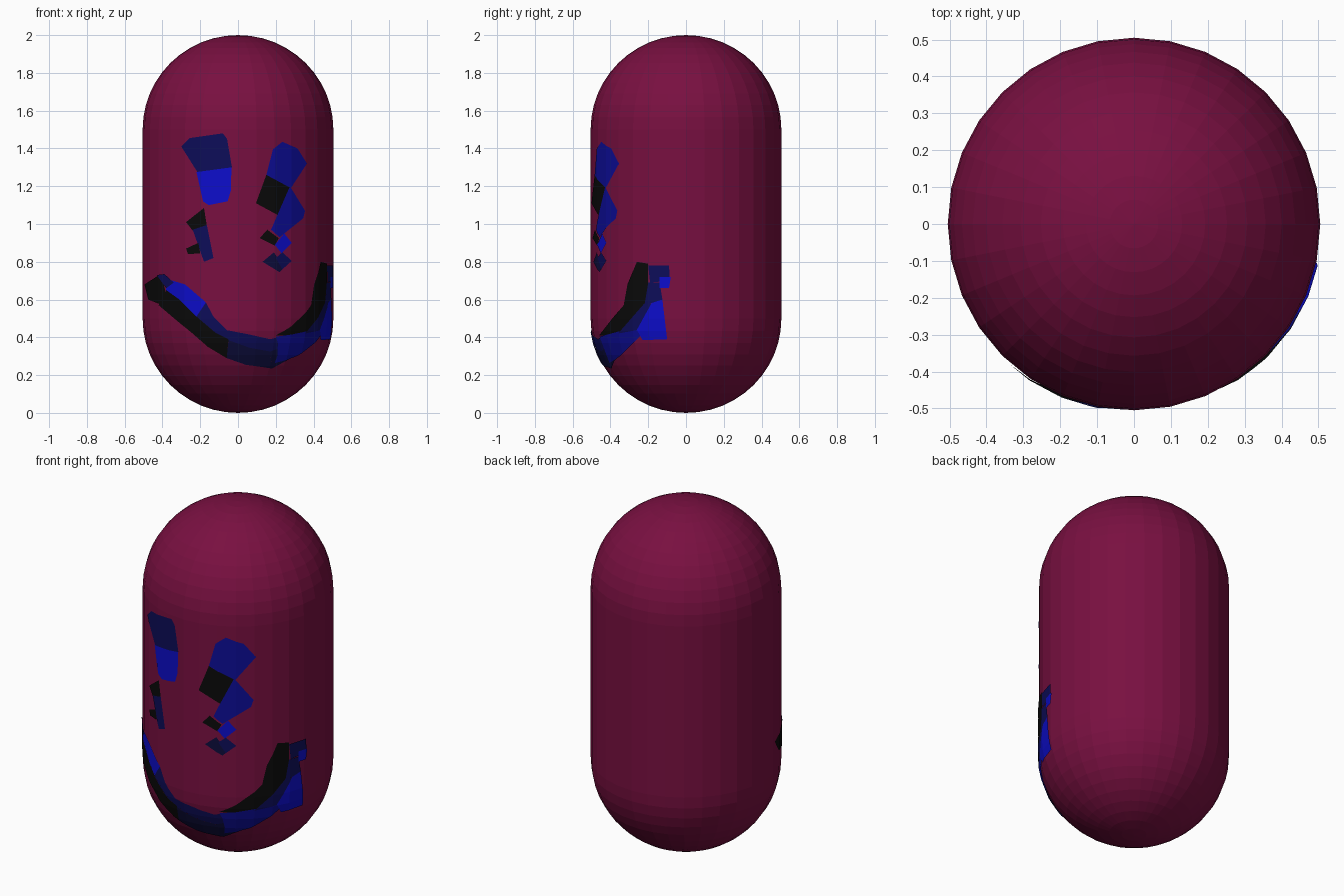
import bpy, bmesh, math
from mathutils import Vector

if "Cube" in bpy.data.objects:
    bpy.data.objects.remove(bpy.data.objects["Cube"])

RADIUS, SIDES, RINGS = 0.505, 32, 12


def material(name, rgb):
    m = bpy.data.materials.new(name)
    m.diffuse_color = (*rgb, 1)
    m.use_nodes = True
    m.node_tree.nodes["Principled BSDF"].inputs["Base Color"].default_value = m.diffuse_color
    return m


CRIMSON = material("crimson", (0.19, 0.005, 0.052))
BLACK, DEEP, NAVY, MID, BLUE = range(5)
PAINTS = [material("black", (0.003, 0.003, 0.003)),
          material("deep navy", (0.004, 0.004, 0.045)),
          material("navy", (0.004, 0.004, 0.10)),
          material("medium blue", (0.004, 0.004, 0.31)),
          material("bright blue", (0.004, 0.004, 0.60))]


def capsule(grow=0.0):
    """Upright capsule made by spinning a half-profile; grow swells it slightly."""
    bm = bmesh.new()
    prof = []
    for i in range(RINGS + 1):
        a = math.pi / 2 * i / RINGS
        prof.append(((RADIUS + grow) * math.sin(a), 0.5 - (0.5 + grow) * math.cos(a)))
    prof += [(r, 2 - z) for r, z in reversed(prof)]
    vs = [bm.verts.new((r, 0, z)) for r, z in prof]
    es = [bm.edges.new(p) for p in zip(vs, vs[1:])]
    bmesh.ops.spin(bm, geom=vs + es, cent=(0, 0, 0), axis=(0, 0, 1),
                   angle=2 * math.pi, steps=SIDES, use_merge=True)
    bmesh.ops.remove_doubles(bm, verts=bm.verts[:], dist=1e-5)
    bmesh.ops.recalc_face_normals(bm, faces=bm.faces[:])
    return bm


def finish(bm, name, mats):
    me = bpy.data.meshes.new(name)
    bm.to_mesh(me)
    bm.free()
    for m in mats:
        me.materials.append(m)
    ob = bpy.data.objects.new(name, me)
    bpy.context.collection.objects.link(ob)


layer = 0


def patch(target, paint, pts, side=False):
    """Cut a convex outline, seen from the front (x, z) or right (y, z), out of a thin skin."""
    global layer
    layer += 1
    bm = capsule(0.003 + layer * 0.0001)
    to3 = (lambda u, v: Vector((0, u, v))) if side else (lambda u, v: Vector((u, 0, v)))
    view = Vector((1, 0, 0)) if side else Vector((0, -1, 0))
    centre = to3(sum(p[0] for p in pts) / len(pts), sum(p[1] for p in pts) / len(pts))

    def cut(co, no):
        bmesh.ops.bisect_plane(bm, geom=bm.verts[:] + bm.edges[:] + bm.faces[:], dist=1e-6,
                               plane_co=co, plane_no=no, clear_outer=True)
    cut(Vector((0, 0, 0)), -view)
    for p, q in zip(pts, pts[1:] + pts[:1]):
        a, b = to3(*p), to3(*q)
        n = (b - a).cross(view).normalized()
        if n.dot(centre - a) > 0:
            n = -n
        cut(a, n)
    for f in bm.faces:
        f.material_index = paint
    tmp = bpy.data.meshes.new("tmp")
    bm.to_mesh(tmp)
    bm.free()
    target.from_mesh(tmp)
    bpy.data.meshes.remove(tmp)


def strip(target, paint, upper, lower, side=False):
    """Brush stroke: one patch between each pair of stations."""
    for i in range(len(upper) - 1):
        patch(target, paint, [upper[i], upper[i + 1], lower[i + 1], lower[i]], side)


# Body
finish(capsule(), "body", [CRIMSON])

# Left eye and the drip under it
eye = bmesh.new()
patch(eye, NAVY, [(-.30, 1.41), (-.255, 1.455), (-.08, 1.48), (-.058, 1.45), (-.032, 1.30), (-.215, 1.275)])
patch(eye, BLUE, [(-.22, 1.275), (-.035, 1.30), (-.037, 1.18), (-.055, 1.12), (-.155, 1.10), (-.185, 1.12)])
patch(eye, BLACK, [(-.275, 1.01), (-.18, 1.085), (-.165, .99), (-.24, .965)])
patch(eye, NAVY, [(-.24, .97), (-.165, .995), (-.13, .82), (-.18, .80)])
patch(eye, BLACK, [(-.275, .87), (-.21, .90), (-.2, .845), (-.265, .84)])
finish(eye, "left_eye", PAINTS)

# Right eye and the drip under it
eye = bmesh.new()
patch(eye, MID, [(.185, 1.395), (.235, 1.435), (.315, 1.40), (.365, 1.32), (.28, 1.19), (.15, 1.26)])
patch(eye, BLACK, [(.15, 1.26), (.28, 1.19), (.215, 1.045), (.095, 1.11)])
patch(eye, MID, [(.275, 1.20), (.355, 1.07), (.345, 1.03), (.22, .93), (.175, .97)])
patch(eye, BLACK, [(.115, .925), (.155, .97), (.215, .925), (.195, .885)])
patch(eye, BLUE, [(.195, .89), (.245, .95), (.285, .90), (.23, .845)])
patch(eye, DEEP, [(.13, .80), (.19, .85), (.245, .77), (.22, .745)])
patch(eye, NAVY, [(.20, .82), (.235, .85), (.285, .805), (.235, .76)])
finish(eye, "right_eye", PAINTS)

# Mouth: left end, left cheek strokes, bottom
mouth = bmesh.new()
mid = [(-.38, .65), (-.31, .60), (-.22, .51), (-.12, .425), (-.05, .39)]
patch(mouth, BLACK, [(-.495, .68), (-.41, .735), (-.385, .65), (-.40, .57), (-.475, .60)])
strip(mouth, BLUE, [(-.38, .71), (-.28, .68), (-.17, .585)], mid[:3])
strip(mouth, NAVY, [(-.17, .585), (-.13, .51), (-.06, .44)], mid[2:])
strip(mouth, BLACK, mid, [(-.42, .57), (-.32, .485), (-.24, .42), (-.16, .35), (-.06, .29)])
patch(mouth, NAVY, [(-.43, .73), (-.39, .735), (-.34, .69), (-.38, .66)])
low_mid = [(-.05, .385), (.06, .345), (.17, .325), (.27, .36)]
strip(mouth, NAVY, [(-.07, .44), (.06, .415), (.17, .39), (.25, .41)], low_mid)
strip(mouth, DEEP, low_mid, [(-.06, .29), (.04, .255), (.18, .235), (.30, .30)])

# Mouth: right end, wrapping round the side
front = [(-.46, .41), (-.39, .50), (-.33, .57), (-.31, .68), (-.26, .80)]
back = [(-.36, .41), (-.28, .49), (-.22, .57), (-.20, .68), (-.20, .79)]
strip(mouth, BLACK, front, back, True)
patch(mouth, MID, [(-.46, .41), (-.36, .43), (-.25, .46), (-.22, .385), (-.35, .30), (-.40, .25)], True)
patch(mouth, NAVY, [(-.36, .42), (-.22, .58), (-.18, .58), (-.25, .44)], True)
patch(mouth, BLUE, [(-.26, .44), (-.18, .585), (-.125, .60), (-.10, .39), (-.23, .385)], True)
patch(mouth, NAVY, [(-.22, .57), (-.20, .69), (-.14, .69), (-.125, .60)], True)
patch(mouth, NAVY, [(-.20, .78), (-.09, .78), (-.085, .70), (-.19, .69)], True)
patch(mouth, BLUE, [(-.14, .72), (-.08, .72), (-.09, .66), (-.14, .66)], True)
finish(mouth, "mouth", PAINTS)
